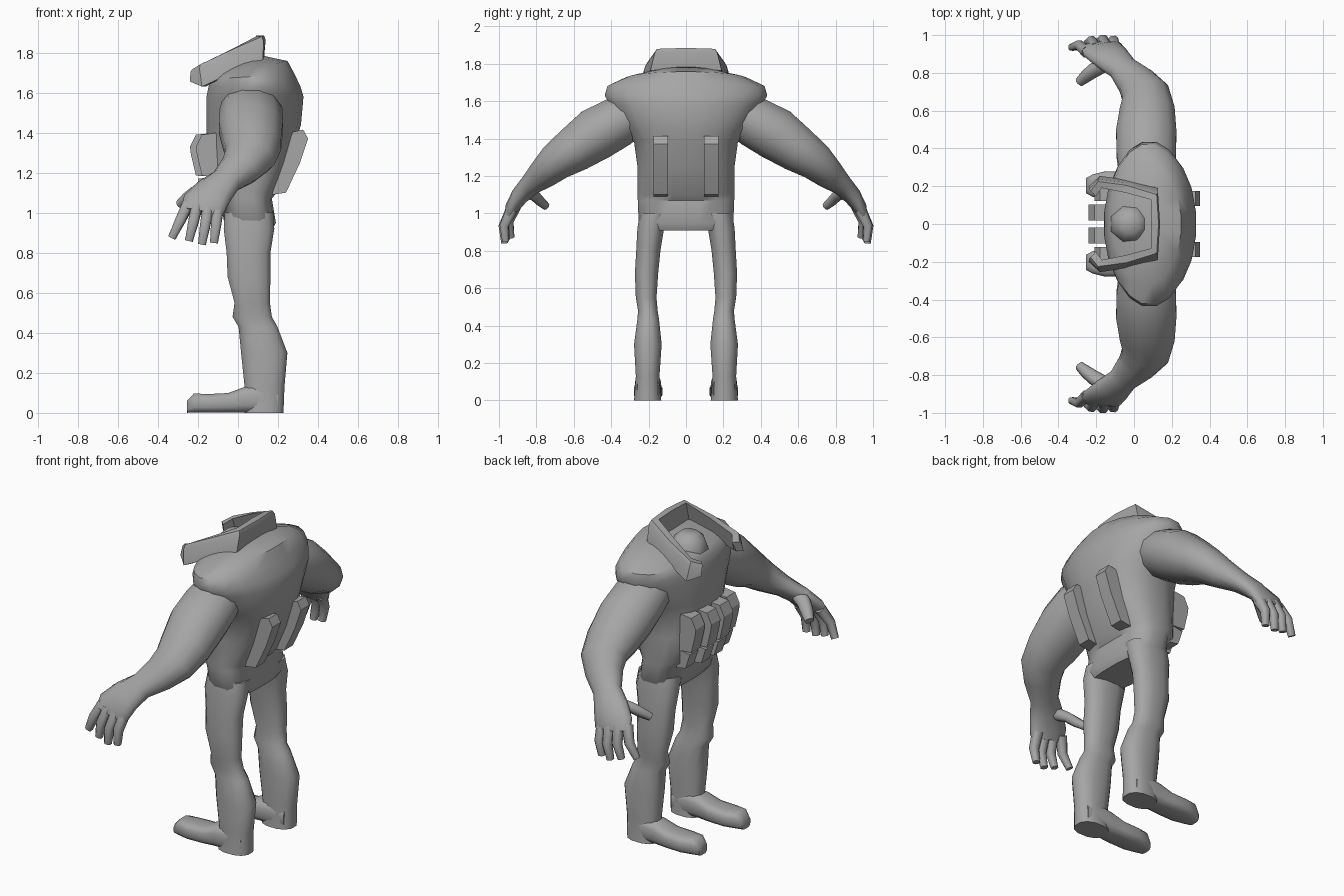
import bpy, bmesh, math
from mathutils import Vector as V

if "Cube" in bpy.data.objects:
    bpy.data.objects.remove(bpy.data.objects["Cube"])

grey = bpy.data.materials.new("mid grey")
grey.diffuse_color = (0.38, 0.38, 0.38, 1)
grey.use_nodes = True
grey.node_tree.nodes["Principled BSDF"].inputs["Base Color"].default_value = grey.diffuse_color


def finish(name, bm, mirror=False, angle=38):
    bmesh.ops.recalc_face_normals(bm, faces=bm.faces)
    me = bpy.data.meshes.new(name)
    bm.to_mesh(me)
    bm.free()
    me.materials.append(grey)
    ob = bpy.data.objects.new(name, me)
    bpy.context.collection.objects.link(ob)
    bpy.ops.object.select_all(action='DESELECT')
    ob.select_set(True)
    bpy.context.view_layer.objects.active = ob
    bpy.ops.object.shade_smooth_by_angle(angle=math.radians(angle))
    if mirror:
        m = ob.modifiers.new("mirror", 'MIRROR')
        m.use_axis = (False, True, False)
        m.use_mirror_merge = False
    return ob


def skin(bm, rings):
    """Join rings of points into a closed tube with end caps."""
    vs = [[bm.verts.new(p) for p in r] for r in rings]
    n = len(vs[0])
    for a, b in zip(vs, vs[1:]):
        for i in range(n):
            j = (i + 1) % n
            bm.faces.new((a[i], a[j], b[j], b[i]))
    bm.faces.new(vs[0])
    bm.faces.new(vs[-1])


def oval(c, u, v, e=2.0, n=12):
    """Superellipse around c spanned by u and v."""
    pts = []
    for i in range(n):
        a = 2 * math.pi * (i + 0.5) / n
        ca, sa = math.cos(a), math.sin(a)
        pts.append(c + u * math.copysign(abs(ca) ** (2 / e), ca)
                   + v * math.copysign(abs(sa) ** (2 / e), sa))
    return pts


def limb(bm, stations, e=2.0, n=12):
    """Tube along stations (x, y, z, half width in x, half thickness)."""
    pts = [V(s[:3]) for s in stations]
    rings = []
    for i, s in enumerate(stations):
        t = (pts[min(i + 1, len(pts) - 1)] - pts[max(i - 1, 0)]).normalized()
        u = V((1, 0, 0))
        u = (u - t * u.dot(t)).normalized()
        rings.append(oval(pts[i], u * s[3], t.cross(u) * s[4], e, n))
    skin(bm, rings)


# torso: z, x front, x back, half width, forward tilt, squareness
torso = [(.91, -.04, .17, .22, 0, 3), (.95, -.07, .19, .255, 0, 3.2),
         (1.07, -.09, .17, .26, 0, 3), (1.10, -.14, .195, .262, 0, 2.8),
         (1.25, -.155, .26, .262, 0, 2.7), (1.38, -.16, .30, .28, 0, 2.5),
         (1.44, -.16, .317, .325, 0, 2.3), (1.58, -.16, .33, .41, 0, 2.1),
         (1.63, -.15, .315, .44, 0, 2), (1.68, -.14, .285, .425, .06, 2),
         (1.72, -.13, .25, .33, .2, 2), (1.74, -.12, .13, .2, .35, 2.2)]
bm = bmesh.new()
skin(bm, [oval(V(((a + b) / 2, 0, z)), V(((b - a) / 2, 0, t * (b - a) / 2)),
               V((0, w, 0)), e, 20) for z, a, b, w, t, e in torso])
finish("vest_torso", bm, angle=45)

# collar: open band, each station gives outer bottom and outer top
half = [((.13, 0, 1.77), (.13, 0, 1.885)), ((.125, .19, 1.765), (.12, .155, 1.88)),
        ((-.05, .235, 1.69), (-.04, .205, 1.81)),
        ((-.18, .255, 1.63), (-.19, .225, 1.74)), ((-.24, .20, 1.655), (-.23, .175, 1.715))]
flip = [tuple((x, -y, z) for x, y, z in s) for s in half[:0:-1]]
rings = []
for b, t in flip + half:
    b, t = V(b), V(t)
    d = (V((-.06, 0, 0)) - V((t.x, t.y, 0))).normalized() * .04
    rings.append([b, b.lerp(t, .8) - d * .2, t, t + d, b + d])
bm = bmesh.new()
skin(bm, rings)
finish("collar", bm, angle=30)

# neck stump
bm = bmesh.new()
skin(bm, [oval(V((-.02, 0, z)), V((r, 0, 0)), V((0, r, 0)), 2, 8)
          for z, r in ((1.58, .1), (1.69, .11), (1.75, .09), (1.785, .05))])
finish("neck", bm, angle=60)

# legs: z, x front, x back, y inner, y outer
leg = [(1.0, -.07, .18, .08, .25), (.92, -.075, .185, .115, .262),
       (.8, -.06, .165, .135, .268), (.68, -.055, .165, .147, .275),
       (.55, -.02, .162, .156, .27), (.48, -.03, .172, .15, .258),
       (.43, 0, .2, .142, .262), (.30, .012, .25, .128, .28),
       (.13, .03, .235, .14, .27), (0, .03, .23, .13, .28)]
bm = bmesh.new()
skin(bm, [oval(V(((a + b) / 2, (c + d) / 2, z)), V(((b - a) / 2, 0, 0)),
               V((0, (d - c) / 2, 0)), 2.4) for z, a, b, c, d in leg])
finish("leg", bm, True, 50)

# feet: x, half width, height
bm = bmesh.new()
skin(bm, [oval(V((x, .203, h / 2)), V((0, w, 0)), V((0, 0, h / 2)), 3.2)
          for x, w, h in ((.2, .06, .12), (.1, .072, .14), (.03, .07, .13), (-.05, .075, .1),
                          (-.15, .078, .095), (-.22, .06, .098), (-.255, .04, .06))])
finish("foot", bm, True, 50)

# arms with broad forearm and palm
bm = bmesh.new()
limb(bm, [(.06, .24, 1.55, .14, .11), (.065, .36, 1.49, .162, .14), (.065, .48, 1.425, .165, .147),
          (.07, .60, 1.34, .15, .127), (.06, .69, 1.28, .13, .105), (.01, .755, 1.22, .105, .085),
          (-.06, .825, 1.16, .08, .06), (-.12, .88, 1.105, .1, .05),
          (-.17, .925, 1.04, .115, .038), (-.18, .94, 1.0, .105, .028)])
finish("arm", bm, True, 60)

# fingers: knuckle and tip
bm = bmesh.new()
for (kx, ky, kz), (tx, ty, tz) in (((-.25, .91, 1.04), (-.33, .935, .875)),
                                   ((-.205, .93, 1.03), (-.245, .96, .86)),
                                   ((-.15, .935, 1.02), (-.18, .97, .842)),
                                   ((-.10, .93, 1.02), (-.12, .965, .85))):
    limb(bm, [(kx, ky, kz, .03, .032), ((kx + tx) / 2, (ky + ty) / 2 + .025, (kz + tz) / 2, .027, .026),
              (tx, ty, tz, .021, .019)], 2.6, 8)
# thumb
limb(bm, [(-.13, .86, 1.12, .04, .04), (-.21, .815, 1.1, .04, .03),
          (-.25, .785, 1.07, .035, .028), (-.29, .75, 1.04, .025, .022)], 2.4, 8)
finish("fingers", bm, True, 50)


def block(bm, y, w, outline):
    """Extrude an x-z outline across the width w around y."""
    skin(bm, [[V((x, y + s * w / 2, z)) for x, z in outline] for s in (-1, 1)])


# back straps
bm = bmesh.new()
block(bm, .135, .08, [(.17, 1.09), (.24, 1.10), (.31, 1.25), (.35, 1.37), (.325, 1.415), (.26, 1.4)])
finish("back_strap", bm, True, 30)

# front pouches with a smaller row below
bm = bmesh.new()
for y, dx in ((.06, 0), (.165, .03)):
    block(bm, y, .085, [(-.10, 1.18), (-.21 + dx, 1.185), (-.235 + dx, 1.29),
                        (-.24 + dx, 1.33), (-.21 + dx, 1.39), (-.10, 1.4)])
    block(bm, y, .08, [(-.08, 1.07), (-.17 + dx, 1.08), (-.20 + dx, 1.17), (-.10, 1.18)])
finish("front_pouches", bm, True, 30)
